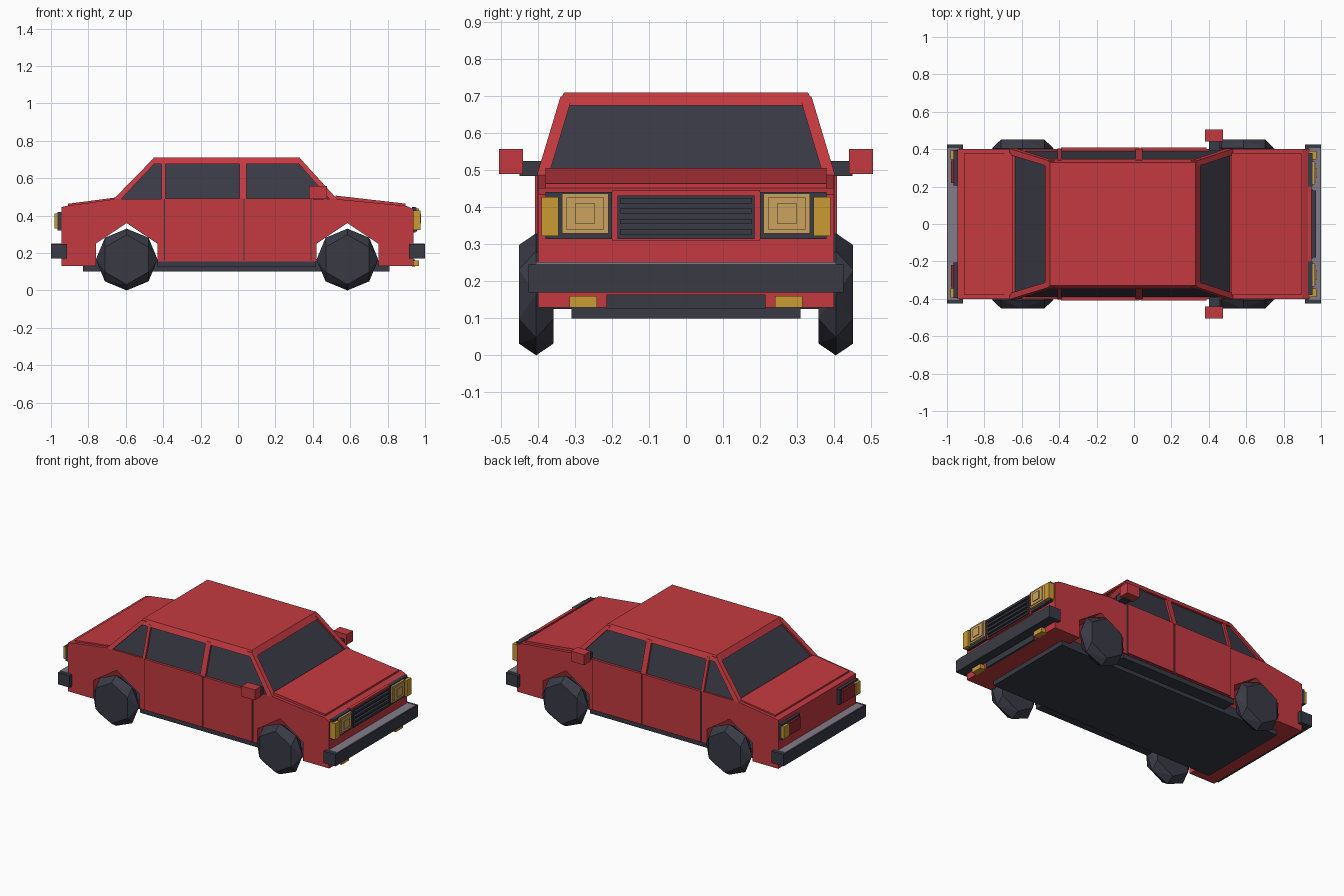
import bpy, bmesh, math
from mathutils import Vector


def material(name, rgb):
    m = bpy.data.materials.new(name)
    m.diffuse_color = (*rgb, 1)
    return m


RED = material("body red", (0.55, 0.042, 0.052))
DARK = material("dark trim", (0.041, 0.042, 0.059))
GREY = material("bumper grey", (0.23, 0.20, 0.25))
TAN = material("headlight tan", (0.60, 0.36, 0.115))
AMBER = material("indicator amber", (0.60, 0.33, 0.033))
LAMP = material("tail lamp red", (0.30, 0.02, 0.03))


def finish(name, bm, mat):
    bmesh.ops.recalc_face_normals(bm, faces=bm.faces)
    me = bpy.data.meshes.new(name)
    bm.to_mesh(me)
    bm.free()
    me.materials.append(mat)
    ob = bpy.data.objects.new(name, me)
    bpy.context.collection.objects.link(ob)
    return ob


def loft(name, a, b, mat):
    """Solid between two matching loops of 3D points."""
    bm = bmesh.new()
    va = [bm.verts.new(p) for p in a]
    vb = [bm.verts.new(p) for p in b]
    n = len(a)
    bm.faces.new(va)
    bm.faces.new(vb[::-1])
    for i in range(n):
        j = (i + 1) % n
        bm.faces.new((va[i], vb[i], vb[j], va[j]))
    return finish(name, bm, mat)


def rect(x0, x1, y0, y1, z):
    return [(x0, y0, z), (x1, y0, z), (x1, y1, z), (x0, y1, z)]


def box(name, x0, x1, y0, y1, z0, z1, mat):
    return loft(name, rect(x0, x1, y0, y1, z0), rect(x0, x1, y0, y1, z1), mat)


def across(name, pts, half, mat):
    """Side profile (x, z) extruded across the car."""
    return loft(name, [(x, -half, z) for x, z in pts], [(x, half, z) for x, z in pts], mat)


def cabin_side(name, pts, s, thick, mat):
    """Panel lying in the leaning side plane of the cabin."""
    def y(z):
        return 0.402 - (z - 0.49) * 0.30
    loft(name, [(x, s * y(z), z) for x, z in pts],
         [(x, s * (y(z) - thick), z) for x, z in pts], mat)


# lower body with wheel arches cut through
across("body", [
    (-0.945, 0.13), (-0.945, 0.445), (-0.915, 0.452), (-0.66, 0.488), (0.53, 0.488),
    (0.90, 0.452), (0.937, 0.435), (0.937, 0.13),
    (0.75, 0.13), (0.75, 0.25), (0.585, 0.36), (0.42, 0.25), (0.42, 0.155),
    (-0.43, 0.155), (-0.43, 0.25), (-0.595, 0.36), (-0.76, 0.25), (-0.76, 0.13)], 0.40, RED)
across("hood", [(0.52, 0.48), (0.52, 0.507), (0.895, 0.464), (0.895, 0.44)], 0.38, RED)
across("trunk_lid", [(-0.65, 0.48), (-0.65, 0.497), (-0.91, 0.463), (-0.91, 0.44)], 0.38, RED)
box("floor", -0.83, 0.81, -0.31, 0.31, 0.10, 0.16, DARK)

# cabin: glass core, roof
loft("cabin_glass", rect(-0.64, 0.515, -0.39, 0.39, 0.485),
     rect(-0.445, 0.325, -0.328, 0.328, 0.69), DARK)
loft("roof", rect(-0.475, 0.355, -0.347, 0.347, 0.675),
     rect(-0.45, 0.33, -0.33, 0.33, 0.71), RED)

for s in (-1, 1):
    def sbox(name, x0, x1, y0, y1, z0, z1, mat):
        box(name, x0, x1, s * y0, s * y1, z0, z1, mat)

    # pillars
    cabin_side("front_pillar", [(0.53, 0.488), (0.49, 0.488), (0.305, 0.70), (0.338, 0.70)], s, 0.032, RED)
    cabin_side("rear_pillar", [(-0.665, 0.488), (-0.625, 0.488), (-0.425, 0.70), (-0.458, 0.70)], s, 0.032, RED)
    cabin_side("middle_pillar", [(0.008, 0.488), (0.045, 0.488), (0.045, 0.69), (0.008, 0.69)], s, 0.02, RED)
    cabin_side("quarter_pillar", [(-0.408, 0.488), (-0.388, 0.488), (-0.388, 0.69), (-0.408, 0.69)], s, 0.02, RED)

    # doors with shut lines, and sills
    sbox("door_gap", -0.396, 0.393, 0.395, 0.402, 0.16, 0.488, DARK)
    sbox("rear_door", -0.391, 0.029, 0.395, 0.408, 0.16, 0.49, RED)
    sbox("front_door", 0.036, 0.388, 0.395, 0.408, 0.16, 0.49, RED)
    sbox("sill", -0.43, 0.415, 0.30, 0.393, 0.125, 0.16, DARK)

    # door mirrors
    sbox("mirror_arm", 0.40, 0.46, 0.39, 0.45, 0.485, 0.525, DARK)
    sbox("mirror", 0.38, 0.475, 0.44, 0.505, 0.49, 0.558, RED)

    # headlights and front indicators
    sbox("headlight_housing", 0.93, 0.955, 0.20, 0.38, 0.315, 0.442, DARK)
    sbox("headlight", 0.95, 0.968, 0.21, 0.335, 0.33, 0.437, TAN)
    sbox("headlight_lens", 0.96, 0.973, 0.222, 0.323, 0.34, 0.427, TAN)
    sbox("headlight_bulb", 0.97, 0.978, 0.246, 0.30, 0.357, 0.41, TAN)
    sbox("front_indicator", 0.93, 0.975, 0.345, 0.391, 0.323, 0.428, AMBER)
    sbox("fog_light", 0.93, 0.968, 0.24, 0.315, 0.13, 0.16, AMBER)

    # tail lights
    sbox("tail_housing", -0.965, -0.94, 0.205, 0.395, 0.32, 0.42, DARK)
    sbox("tail_lamp", -0.978, -0.96, 0.22, 0.34, 0.33, 0.41, LAMP)
    sbox("tail_indicator", -0.982, -0.95, 0.345, 0.393, 0.33, 0.41, AMBER)

    # wheels: hexagonal faces with an octagonal tread ridge
    for cx in (-0.595, 0.585):
        bm = bmesh.new()
        for n, r, off in ((6, 0.133, -0.047), (8, 0.165, 0.0), (6, 0.133, 0.047)):
            for i in range(n):
                a = 2 * math.pi * i / n
                bm.verts.new((cx + r * math.sin(a), s * 0.405 + off, 0.165 + r * math.cos(a)))
        bmesh.ops.convex_hull(bm, input=bm.verts)
        finish("wheel", bm, DARK)

# grille with slats
box("grille_frame", 0.93, 0.95, -0.20, 0.20, 0.31, 0.445, RED)
box("grille", 0.94, 0.958, -0.185, 0.185, 0.315, 0.432, DARK)
for k in range(4):
    z = 0.327 + k * 0.028
    box("grille_slat", 0.95, 0.972, -0.178, 0.178, z, z + 0.014, DARK)
box("lower_intake", 0.93, 0.945, -0.215, 0.215, 0.127, 0.165, DARK)

# bumpers with grey top strips
for s in (-1, 1):
    box("bumper", s * 0.915, s * 1.0, -0.425, 0.425, 0.17, 0.247, DARK)
    box("bumper_strip", s * 0.935, s * 0.998, -0.405, 0.405, 0.24, 0.252, GREY)
